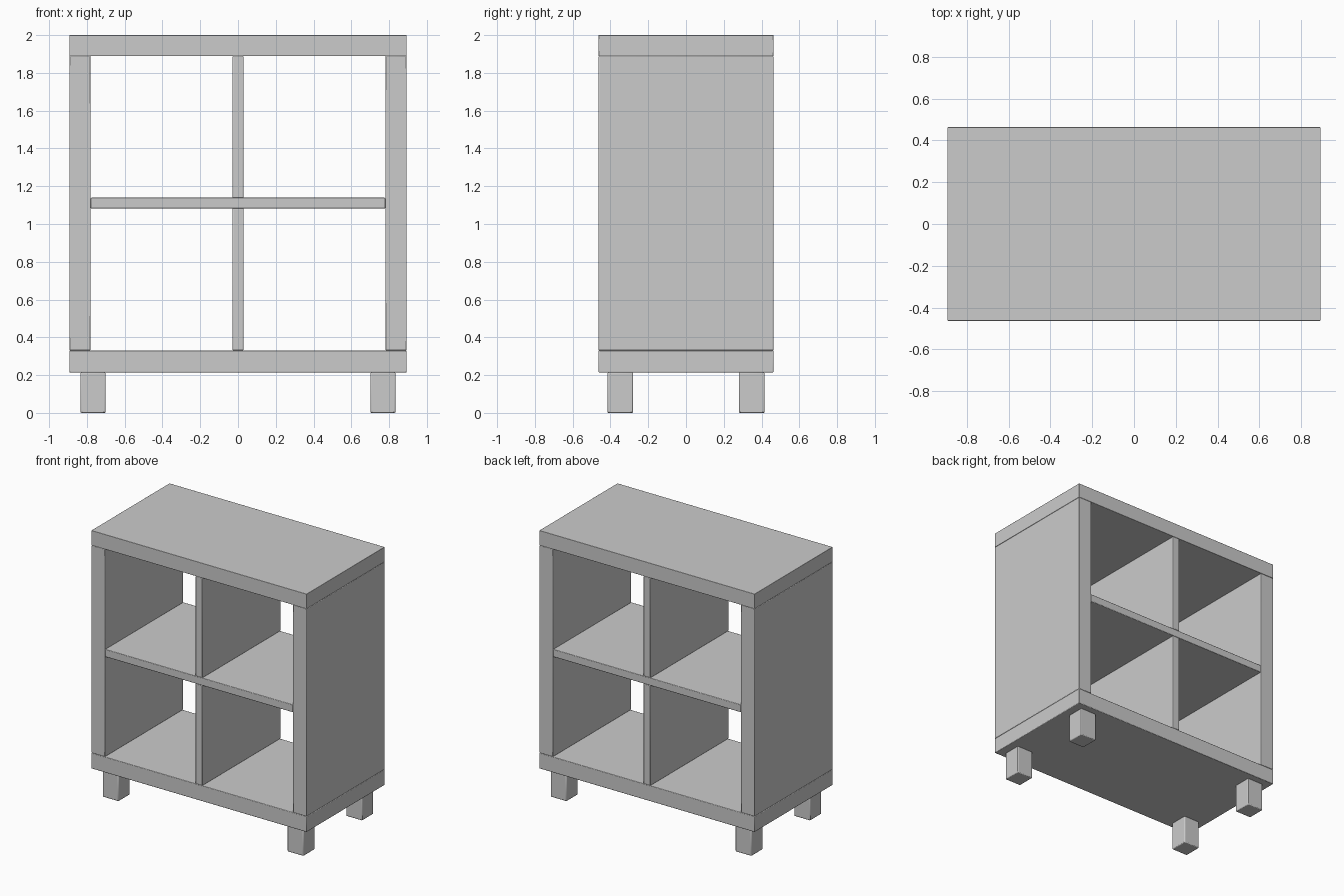
import bpy

if "Cube" in bpy.data.objects:
    bpy.data.objects.remove(bpy.data.objects["Cube"])

W, D = 0.893, 0.463        # half width, half depth
INNER = 0.78               # half width of the opening
BASE_Z, BASE_TOP = 0.214, 0.331
SHELF_Z, SHELF_TOP = 1.082, 1.139
TOP_Z, TOP = 1.889, 2.0


def box(name, x, y, z, bevel=0.004):
    """Box from (min, max) ranges with slightly eased edges."""
    spans = (x, y, z)
    bpy.ops.mesh.primitive_cube_add(size=1, location=[(a + b) / 2 for a, b in spans])
    ob = bpy.context.object
    ob.name = name
    ob.scale = [b - a for a, b in spans]
    bpy.ops.object.transform_apply(location=False, rotation=False, scale=True)
    mod = ob.modifiers.new("eased_edges", 'BEVEL')
    mod.width = bevel
    mod.segments = 2
    bpy.ops.object.shade_smooth_by_angle()
    return ob


depth = (-D, D)

# Thick outer frame
box("top_panel", (-W, W), depth, (TOP_Z, TOP), 0.002)
box("bottom_panel", (-W, W), depth, (BASE_Z, BASE_TOP))
box("left_side_panel", (-W, -INNER), depth, (BASE_TOP, TOP_Z))
box("right_side_panel", (INNER, W), depth, (BASE_TOP, TOP_Z))

# Thin shelf and dividers
box("middle_shelf", (-INNER, INNER), depth, (SHELF_Z, SHELF_TOP))
box("lower_divider", (-0.029, 0.029), depth, (BASE_TOP, SHELF_Z))
box("upper_divider", (-0.029, 0.029), depth, (SHELF_TOP, TOP_Z))

# Four square legs
for side, sx in (("left", -1), ("right", 1)):
    for end, sy in (("front", -1), ("back", 1)):
        x = sorted((sx * 0.701, sx * 0.834))
        y = sorted((sy * 0.280, sy * 0.416))
        box(f"{end}_{side}_leg", x, y, (0.0, BASE_Z), 0.006)
